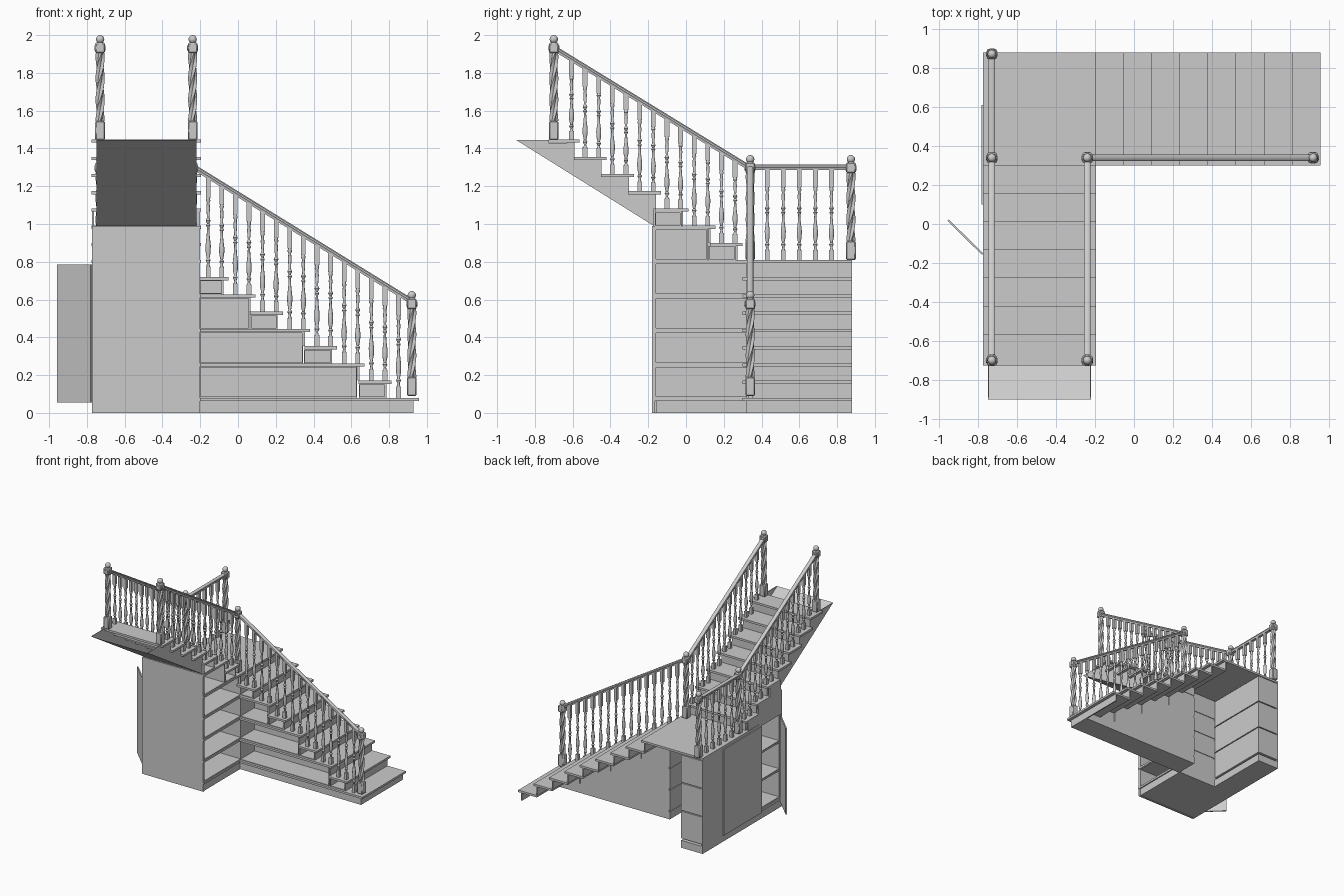
import bpy, bmesh, math
from mathutils import Vector, Matrix

if "Cube" in bpy.data.objects:
    bpy.data.objects.remove(bpy.data.objects["Cube"])

RUN, RISE, T = 0.144, 0.0912, 0.017      # step run, step rise, tread thickness


def finish(name, bm, smooth=False):
    bmesh.ops.recalc_face_normals(bm, faces=bm.faces)
    me = bpy.data.meshes.new(name)
    bm.to_mesh(me)
    bm.free()
    ob = bpy.data.objects.new(name, me)
    bpy.context.collection.objects.link(ob)
    if smooth:
        bpy.context.view_layer.objects.active = ob
        ob.select_set(True)
        bpy.ops.object.shade_smooth_by_angle(angle=math.radians(40))
        ob.select_set(False)
    return ob


def add_box(bm, x0, x1, y0, y1, z0, z1):
    m = Matrix.Translation(((x0 + x1) / 2, (y0 + y1) / 2, (z0 + z1) / 2)) @ \
        Matrix.Diagonal((abs(x1 - x0), abs(y1 - y0), abs(z1 - z0), 1))
    return bmesh.ops.create_cube(bm, size=1, matrix=m)["verts"]


def box(name, *b):
    bm = bmesh.new()
    add_box(bm, *b)
    return finish(name, bm)


def open_box(name, normal, *b):
    """Storage box without the face that looks along normal."""
    bm = bmesh.new()
    add_box(bm, *b)
    bm.normal_update()
    gone = [f for f in bm.faces if f.normal.dot(Vector(normal)) > 0.9]
    bmesh.ops.delete(bm, geom=gone, context="FACES")
    me = bpy.data.meshes.new(name)
    bm.to_mesh(me)
    bm.free()
    ob = bpy.data.objects.new(name, me)
    bpy.context.collection.objects.link(ob)
    s = ob.modifiers.new("walls", "SOLIDIFY")
    s.thickness, s.offset = 0.008, -1


def panel_x(name, pts, x0, x1):
    """Flat panel from a (y, z) outline, x0 to x1 thick."""
    bm = bmesh.new()
    f = bm.faces.new([bm.verts.new((x0, y, z)) for y, z in pts])
    ext = bmesh.ops.extrude_face_region(bm, geom=[f])["geom"]
    bmesh.ops.translate(bm, vec=(x1 - x0, 0, 0), verts=[v for v in ext if isinstance(v, bmesh.types.BMVert)])
    finish(name, bm)


def loft(bm, x, y, rings):
    loops = [[bm.verts.new((x + px, y + py, z)) for px, py in pts] for z, pts in rings]
    n = len(loops[0])
    for a, b in zip(loops, loops[1:]):
        for i in range(n):
            bm.faces.new((a[i], a[(i + 1) % n], b[(i + 1) % n], b[i]))
    bm.faces.new(loops[0][::-1])
    bm.faces.new(loops[-1])


def circle(r, n):
    return [(r * math.cos(2 * math.pi * i / n), r * math.sin(2 * math.pi * i / n)) for i in range(n)]


# Turned baluster with square ends
def baluster(name, x, y, z0, z1):
    bm = bmesh.new()
    h, w = z1 - z0, 0.0125
    add_box(bm, x - w, x + w, y - w, y + w, z0, z0 + 0.11 * h)
    add_box(bm, x - w, x + w, y - w, y + w, z1 - 0.2 * h, z1)
    prof = [(.11, .009), (.14, .006), (.17, .013), (.19, .007), (.25, .013), (.32, .014), (.42, .008),
            (.50, .006), (.52, .012), (.54, .006), (.57, .013), (.60, .006), (.70, .010), (.75, .007),
            (.77, .012), (.80, .009)]
    loft(bm, x, y, [(z0 + t * h, circle(r, 10)) for t, r in prof])
    finish(name, bm, True)


# Newel post: square foot, twisted shaft, rosette block, ball
def newel(name, x, y, z0):
    bm = bmesh.new()
    for a, b in ((0, 0.10), (0.46, 0.515)):
        vs = add_box(bm, x - .026, x + .026, y - .026, y + .026, z0 + a, z0 + b)
        es = list({e for v in vs for e in v.link_edges})
        bmesh.ops.bevel(bm, geom=es, offset=0.006, segments=1, affect="EDGES")
    rings = []
    for k in range(31):
        t = k / 30
        pts = []
        for i in range(24):
            a = 2 * math.pi * i / 24
            r = 0.019 + 0.005 * math.cos(4 * a)
            pts.append((r * math.cos(a + 5 * t), r * math.sin(a + 5 * t)))
        rings.append((z0 + 0.10 + 0.36 * t, pts))
    loft(bm, x, y, rings)
    loft(bm, x, y, [(z0 + .51, circle(.021, 16)), (z0 + .518, circle(.014, 16)), (z0 + .524, circle(.014, 16))])
    bmesh.ops.create_uvsphere(bm, u_segments=16, v_segments=10, radius=0.022,
                              matrix=Matrix.Translation((x, y, z0 + 0.533)))
    for axis in ("X", "Y"):
        bmesh.ops.create_cone(bm, cap_ends=True, segments=14, radius1=.013, radius2=.013, depth=.058,
                              matrix=Matrix.Translation((x, y, z0 + .487)) @ Matrix.Rotation(math.pi / 2, 4, axis))
    finish(name, bm, True)


# Handrail: rounded section swept between two points
def rail(name, p, q):
    p, q = Vector(p), Vector(q)
    d = (q - p).normalized()
    side = d.cross(Vector((0, 0, 1))).normalized()
    up = side.cross(d)
    sec = [(-.012, -.014), (.012, -.014), (.012, -.007), (.017, 0), (.016, .008), (.008, .014),
           (-.008, .014), (-.016, .008), (-.017, 0), (-.012, -.007)]
    bm = bmesh.new()
    a, b = [[bm.verts.new(c + side * u + up * v) for u, v in sec] for c in (p, q)]
    for i in range(len(sec)):
        j = (i + 1) % len(sec)
        bm.faces.new((a[i], a[j], b[j], b[i]))
    bm.faces.new(a[::-1])
    bm.faces.new(b)
    finish(name, bm, True)


# Lower flight treads and risers
for i in range(8):
    n, z = 0.957 - RUN * i, 0.08 + RISE * i
    box(f"lower_tread_{i}", n - RUN - 0.03, n, 0.30, 0.88, z - T, z)
    box(f"lower_riser_{i}", n - 0.037, n - 0.027, 0.32, 0.88, max(0, z - RISE), z - T)
box("lower_riser_8", -0.232, -0.222, 0.32, 0.88, 0.72, 0.795)

# Landing and upper flight
box("landing", -0.775, -0.195, 0.13, 0.88, 0.81 - T, 0.81)
for i in range(7):
    n, z = 0.30 - RUN * i, 0.90 + RISE * i
    box(f"upper_tread_{i}", -0.775, -0.195, max(n - RUN - 0.03, -0.727), n, z - T, z)
    box(f"upper_riser_{i}", -0.75, -0.22, n - 0.037, n - 0.027, z - RISE, z - T)

# Sloped soffit and its stepped side panels
bm = bmesh.new()
bm.faces.new([bm.verts.new(c) for c in ((-.75, -.9, 1.445), (-.22, -.9, 1.445), (-.22, -.17, .99), (-.75, -.17, .99))])
finish("soffit", bm)
steps = []
for i in range(2, 7):
    n, z = 0.30 - RUN * i - 0.03, 0.90 + RISE * i - T
    steps += [(n, z - RISE), (n, z)]
outline = [(-0.9, 1.445), (-0.17, 0.99), (-0.03, 0.99)] + steps[1:] + [(-0.727, 1.43), (-0.727, 1.445)]
panel_x("stringer_left", outline, -0.75, -0.745)
panel_x("stringer_right", [(-0.9, 1.445), (-0.17, 0.99), (-0.17, 1.07)] + steps[3:] + [(-0.727, 1.43), (-0.727, 1.445)],
        -0.225, -0.22)

# Cabinet shell: plinths, front panel, left wall around the doorway
box("plinth_main", -0.77, -0.205, -0.16, 0.33, 0, 0.063)
box("plinth_left", -0.77, -0.57, 0.33, 0.88, 0, 0.063)
box("plinth_lower", -0.205, 0.925, 0.32, 0.51, 0, 0.063)
box("base_shelf", -0.77, -0.195, -0.18, 0.33, 0.063, 0.08)
box("base_shelf_lower", -0.2, 0.82, 0.30, 0.51, 0.063, 0.08)
box("front_panel", -0.772, -0.2, -0.18, -0.165, 0, 0.99)
box("left_wall", -0.772, -0.762, 0.10, 0.88, 0, 0.80)
box("left_wall_foot", -0.772, -0.762, -0.17, 0.10, 0, 0.06)
panel_x("left_wall_top", [(-0.17, 0.785), (0.27, 0.785), (0.27, 0.89), (0.13, 0.89), (0.13, 0.98),
                          (-0.02, 0.98), (-0.02, 1.07), (-0.17, 1.07)], -0.772, -0.762)

# Doors: one closed, one swung open
box("closed_door", -0.782, -0.773, 0.10, 0.61, 0.055, 0.785)
door = box("open_door", -0.005, 0.005, 0, 0.25, 0.055, 0.785)
door.location = (-0.777, -0.155, 0)
door.rotation_euler = (0, 0, math.radians(45.5))

# Boxes opening to the left, behind the doors
for r in range(3):
    z = 0.08 + 0.238 * r
    for k, (a, b) in enumerate(((-0.165, 0.10), (0.10, 0.33), (0.335, 0.88))):
        open_box(f"left_box_{r}_{k}", (-1, 0, 0), -0.762, -0.57, a, b, z, z + 0.23)

# Shelves and boxes below the lower flight, opening to the front
for r, (big, s0, s1) in enumerate(((0.63, 0.64, 0.785), (0.345, 0.35, 0.495), (0.06, 0.065, 0.21))):
    z = 0.08 + 2 * RISE * r
    open_box(f"front_box_{r}", (0, -1, 0), -0.205, big, 0.32, 0.51, z, z + 2 * RISE - T)
    open_box(f"front_small_box_{r}", (0, -1, 0), s0, s1, 0.32, 0.51, z, z + RISE - T)
    box(f"front_shelf_{r}", -0.2, big + 0.02, 0.30, 0.51, z + 2 * RISE - T, z + 2 * RISE)
open_box("front_small_box_3", (0, -1, 0), -0.205, -0.08, 0.32, 0.51, 0.63, 0.705)

# Shelves and boxes below the upper flight, opening to the right
for r in range(4):
    z = 0.08 + 2 * RISE * r
    open_box(f"side_box_{r}", (1, 0, 0), -0.57, -0.202, -0.165, 0.33, z, z + 2 * RISE - T)
    box(f"side_shelf_{r}", -0.57, -0.195, -0.18, 0.325, z + 2 * RISE - T, z + 2 * RISE)
open_box("side_box_4", (1, 0, 0), -0.57, -0.202, -0.165, 0.115, 0.81, 0.975)
open_box("side_small_box_4", (1, 0, 0), -0.57, -0.202, 0.12, 0.262, 0.81, 0.883)
box("side_shelf_4", -0.77, -0.195, -0.18, 0.15, 0.975, 0.99)
open_box("side_small_box_5", (1, 0, 0), -0.57, -0.202, -0.165, -0.025, 0.99, 1.065)

# Newel posts
for k, p in enumerate(((0.92, 0.34, 0.09), (-0.24, 0.34, 0.81), (-0.73, 0.34, 0.81), (-0.73, 0.873, 0.81),
                       (-0.73, -0.70, 1.445), (-0.24, -0.70, 1.445))):
    newel(f"newel_post_{k}", *p)

# Handrails
rail("lower_handrail", (0.92, 0.34, 0.59), (-0.24, 0.34, 1.305))
rail("landing_handrail", (-0.73, 0.34, 1.30), (-0.73, 0.873, 1.30))
for k, x in enumerate((-0.73, -0.24)):
    rail(f"upper_handrail_{k}", (x, 0.34, 1.295), (x, -0.70, 1.932))

# Balusters, two per tread
for k in range(15):
    x = 0.85 - 0.072 * k
    i = int((0.957 - x) / RUN)
    baluster(f"lower_baluster_{k}", x, 0.34, 0.08 + RISE * i, 0.59 + (0.92 - x) * 0.616 - 0.01)
for k in range(13):
    y = 0.26 - 0.0722 * k
    i = int((0.30 - y) / RUN)
    for s, x in enumerate((-0.73, -0.24)):
        baluster(f"upper_baluster_{s}_{k}", x, y, 0.90 + RISE * i, 1.295 + (0.34 - y) * 0.6125 - 0.01)
for k in range(5):
    baluster(f"landing_baluster_{k}", -0.73, 0.43 + 0.085 * k, 0.81, 1.29)
